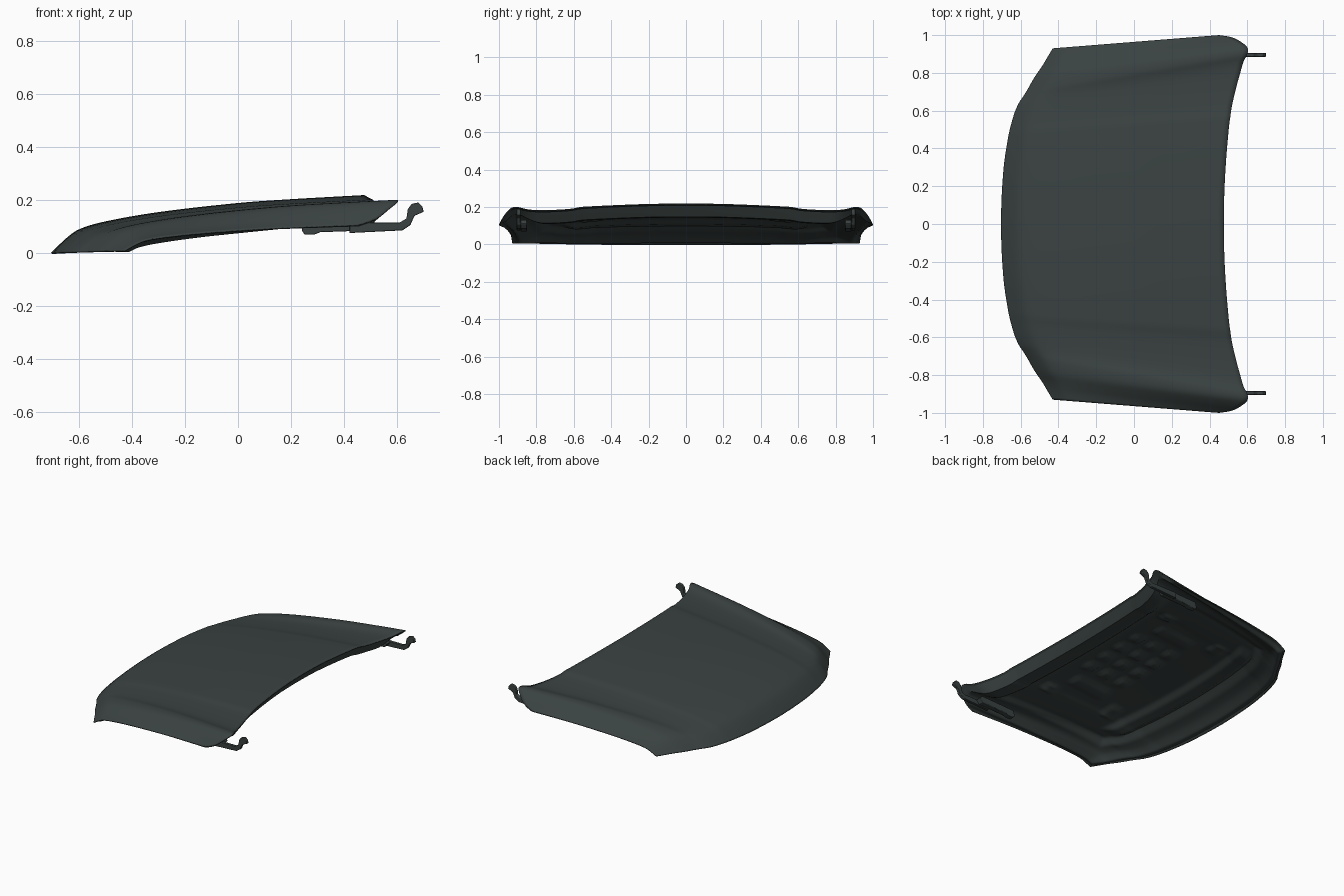
import bpy, bmesh, math
from mathutils import Vector

cube = bpy.data.objects.get("Cube")
if cube:
    bpy.data.objects.remove(cube, do_unlink=True)


def material(name, rgb):
    m = bpy.data.materials.new(name)
    m.use_nodes = True
    m.diffuse_color = (*rgb, 1)
    m.node_tree.nodes["Principled BSDF"].inputs["Base Color"].default_value = (*rgb, 1)
    return m


paint = material("dark slate paint", (0.042, 0.055, 0.053))

# Half of the lengthwise lines: front y, front x, rear y, rear x, rear z
LINES = [
    (0, -.705, 0, .475, .218), (.16, -.7, .17, .478, .217),
    (.32, -.688, .35, .488, .211), (.45, -.668, .52, .503, .203),
    (.49, -.66, .57, .51, .199), (.53, -.65, .62, .517, .19),
    (.59, -.632, .72, .54, .184), (.64, -.61, .81, .565, .184),
    (.67, -.59, .86, .58, .19), (.71, -.565, .9, .6, .2),
    (.78, -.525, .935, .6, .195), (.83, -.49, .965, .565, .165),
    (.88, -.46, .988, .52, .13), (.93, -.43, 1, .45, .105)]
# Rise of every line from nose to rear: travel, height
RISE = [(0, 0), (.05, .26), (.09, .41), (.174, .545), (.343, .705),
        (.6, .864), (.77, .93), (1, 1)]
LAST = len(LINES) - 1


def smooth(a, b, v):
    t = max(0, min(1, (v - a) / (b - a)))
    return t * t * (3 - 2 * t)


def rise(s):
    for i in range(len(RISE) - 1):
        (a, ha), (b, hb) = RISE[i], RISE[i + 1]
        if s <= b:
            break
    lo, hi = RISE[max(i - 1, 0)], RISE[min(i + 2, len(RISE) - 1)]
    ma, mb = (hb - lo[1]) / (b - lo[0]), (hi[1] - ha) / (hi[0] - a)
    t, w = (s - a) / (b - a), b - a
    return (ha * (1 + 2 * t) * (1 - t) ** 2 + ma * w * t * (1 - t) ** 2
            + hb * t * t * (3 - 2 * t) + mb * w * t * t * (t - 1))


def line_at(a):
    """Lengthwise line at a fractional index, curved through its neighbours."""
    i = min(int(a), LAST - 1)
    t = a - i
    q0, q1, q2, q3 = (LINES[min(max(k, 0), LAST)] for k in range(i - 1, i + 3))
    return [b + t / 2 * (c - p + t * (2 * p - 5 * b + 4 * c - d + t * (3 * (b - c) + d - p)))
            for p, b, c, d in zip(q0, q1, q2, q3)]


def surface(a, s):
    fy, fx, ry, rx, rz = line_at(abs(a))
    fz = .012 * fy * fy
    return Vector((fx + (rx - fx) * s, math.copysign(fy + (ry - fy) * s, a),
                   fz + (rz - fz) * rise(s)))


def add_object(name, bm, angle=40):
    bmesh.ops.recalc_face_normals(bm, faces=bm.faces)
    mesh = bpy.data.meshes.new(name)
    bm.to_mesh(mesh)
    bm.free()
    ob = bpy.data.objects.new(name, mesh)
    bpy.context.collection.objects.link(ob)
    mesh.materials.append(paint)
    bpy.ops.object.select_all(action='DESELECT')
    ob.select_set(True)
    bpy.context.view_layer.objects.active = ob
    bpy.ops.object.shade_smooth_by_angle(angle=math.radians(angle))
    return ob


def sheet(name, func, edge, steps, rows, start=0, end=1):
    """Grid of faces over the panel, bent by func(a, s)."""
    bm = bmesh.new()
    n = 2 * LAST * steps
    grid = []
    for j in range(rows + 1):
        s = start + (end - start) * (j / rows) ** 1.3
        grid.append([bm.verts.new(func(edge * (2 * i / n - 1), s)) for i in range(n + 1)])
    for j in range(rows):
        for i in range(n):
            bm.faces.new((grid[j][i], grid[j][i + 1], grid[j + 1][i + 1], grid[j + 1][i]))
    if sum((f.normal.z for f in bm.faces), 0) < 0:
        bmesh.ops.reverse_faces(bm, faces=bm.faces)
    return add_object(name, bm)


def block(x, y, cx, cy, hx, hy, soft=.025):
    """Soft-edged rectangle mask."""
    return (smooth(0, soft, hx - abs(x - cx)) * smooth(0, soft, hy - abs(y - cy)))


def inner(a, s):
    """Underside: deep frame around a shallow field with pressed pockets."""
    p = surface(a, s)
    x, y = p.x, abs(p.y)
    front, rear = s * 1.15, (1 - s) * 1.15
    side = .965 + .08 * x - y
    e = min(front, rear, side)
    depth = .009 + .03 * smooth(.01, .05, e) * (1 - smooth(.15, .22, e))
    depth += .03 * smooth(.01, .04, rear) * (1 - smooth(.12, .18, rear)) * smooth(.1, .25, side)
    # stiffening loop behind the nose
    depth += .02 * smooth(.2, .23, front) * (1 - smooth(.29, .33, front)) * smooth(.25, .35, side)
    # rows of pockets and larger corner pressings
    for cx in (-.1, .03, .16):
        for cy in (.075, .225):
            depth += .015 * block(x, y, cx, cy, .05, .055)
    depth += .015 * block(x, y, .02, .4, .15, .07, .04)
    depth += .012 * block(x, y, -.24, .5, .06, .08, .04)
    depth += .015 * block(x, y, .2, .56, .06, .06, .04)
    p.z = max(.004, p.z - depth)
    return p


# Outer skin, with a folded metal thickness
skin = sheet("outer_skin", surface, LAST, 3, 48)
mod = skin.modifiers.new("thickness", 'SOLIDIFY')
mod.thickness = .006
mod.offset = -1

# Pressed inner panel
sheet("inner_panel", inner, LAST - .25, 6, 80, .015, .992)


def plate(name, outline, y0, y1, side):
    """Side profile extruded across y."""
    bm = bmesh.new()
    rings = [[bm.verts.new((x, side * y, z)) for x, z in outline] for y in (y0, y1)]
    bm.faces.new(rings[0])
    bm.faces.new(rings[1])
    n = len(outline)
    for i in range(n):
        k = (i + 1) % n
        bm.faces.new((rings[0][i], rings[0][k], rings[1][k], rings[1][i]))
    ob = add_object(name, bm)
    b = ob.modifiers.new("edge", 'BEVEL')
    b.width = .003
    b.segments = 2


ARM = [(.42, .075), (.62, .085), (.65, .105), (.665, .14), (.7, .155), (.695, .175),
       (.68, .19), (.655, .185), (.64, .165), (.635, .13), (.61, .115), (.42, .115)]
BRACKET = [(.24, .085), (.25, .07), (.29, .07), (.31, .078), (.5, .085), (.52, .11),
           (.5, .13), (.25, .12)]
# Hinge arm and mounting bracket on both rear corners
for side, label in ((1, "left"), (-1, "right")):
    plate(label + "_hinge_arm", ARM, .885, .905, side)
    plate(label + "_hinge_bracket", BRACKET, .85, .885, side)
